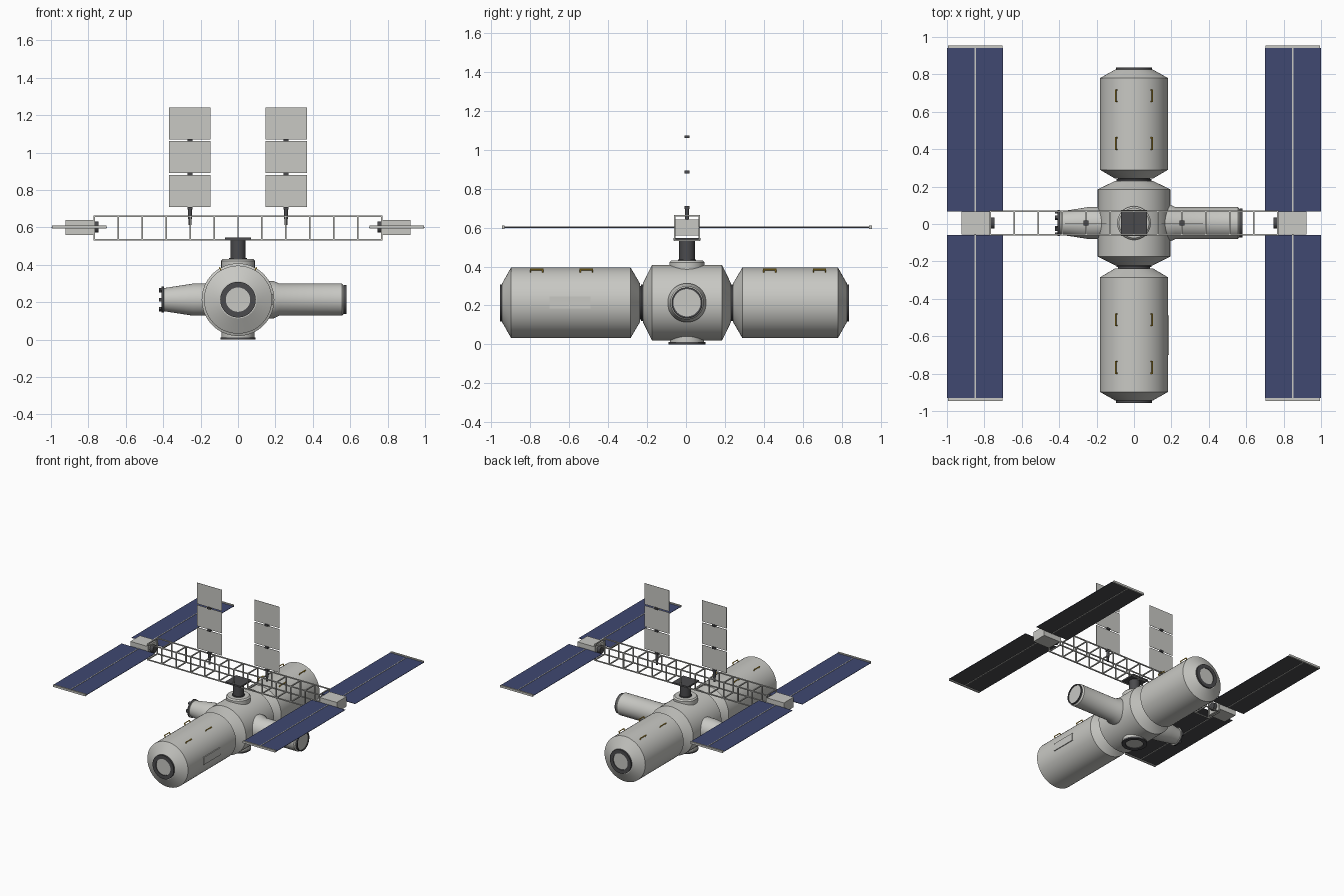
import bpy, bmesh
from math import sin, cos, pi, radians
from mathutils import Vector, Matrix

cube = bpy.data.objects.get("Cube")
if cube:
    bpy.data.objects.remove(cube, do_unlink=True)


def material(name, rgb):
    m = bpy.data.materials.new(name)
    m.use_nodes = True
    m.diffuse_color = (*rgb, 1)
    m.node_tree.nodes["Principled BSDF"].inputs["Base Color"].default_value = (*rgb, 1)
    return m


HULL = material("hull_grey", (0.58, 0.58, 0.55))
DARK = material("dark_metal", (0.07, 0.07, 0.075))
BLUE = material("solar_blue", (0.05, 0.065, 0.165))
YELLOW = material("rail_yellow", (0.65, 0.4, 0.03))

YC = 0.005          # centre line of hub and truss
ZC = 0.214          # height of module axis
ZP = 0.602          # height of solar wings
made = []


def finish(bm, name, mats):
    bmesh.ops.recalc_face_normals(bm, faces=bm.faces)
    me = bpy.data.meshes.new(name)
    bm.to_mesh(me)
    bm.free()
    for m in mats:
        me.materials.append(m)
    ob = bpy.data.objects.new(name, me)
    bpy.context.collection.objects.link(ob)
    made.append(ob)
    return ob


def lathe(name, profile, origin, axis, segs=48):
    """Turn (distance, radius, dark flag of the next band) around an axis."""
    bm = bmesh.new()
    rot = Vector(axis).to_track_quat('Z', 'Y').to_matrix()
    rings = []
    for t, r, _ in profile:
        n = segs if r > 0 else 1
        rings.append([bm.verts.new(Vector(origin) + rot @ Vector(
            (r * cos(2 * pi * i / segs), r * sin(2 * pi * i / segs), t))) for i in range(n)])
    for a, b, p in zip(rings, rings[1:], profile):
        for i in range(segs):
            j = (i + 1) % segs
            corners = [a[i % len(a)], a[j % len(a)], b[j % len(b)], b[i % len(b)]]
            f = bm.faces.new(list(dict.fromkeys(corners)))
            f.material_index = p[2]
    return finish(bm, name, [HULL, DARK])


def add_box(bm, lo, hi, rot=None):
    lo, hi = Vector(lo), Vector(hi)
    mat = Matrix.Translation((lo + hi) / 2) @ Matrix.Diagonal((*(hi - lo), 1))
    if rot:
        mat = rot @ mat
    return bmesh.ops.create_cube(bm, size=1, matrix=mat)["verts"]


def boxes(name, mat, spans):
    bm = bmesh.new()
    for lo, hi in spans:
        add_box(bm, lo, hi)
    return finish(bm, name, [mat])


def port(t, r, inner):
    """Dark docking ring with a light recessed hatch, ending a profile."""
    return [(t, r, 1), (t + 0.012, r, 1), (t + 0.012, inner, 1),
            (t + 0.006, inner, 0), (t + 0.006, 0, 0)]


# Pressurised modules along y
def module(name, near, far, sign):
    lathe(name, [(near - 0.056, 0, 1), (near - 0.056, 0.085, 1), (near - 0.048, 0.085, 0),
                 (near - 0.048, 0.1, 0), (near, 0.182, 0), (far, 0.182, 0),
                 (far + 0.046, 0.1, 0)] + port(far + 0.046, 0.095, 0.065),
          (0, 0, ZC), (0, sign, 0))


module("front_module", 0.285, 0.898, -1)
module("back_module", 0.29, 0.78, 1)

# Central hub with its ports
half = [(0.18, 0.194, 0), (0.226, 0.1, 0), (0.226, 0.094, 1), (0.236, 0.094, 1), (0.236, 0, 1)]
lathe("hub", [(-t, r, half[i - 1][2] if i else 0) for i, (t, r, d) in reversed(list(enumerate(half)))]
      + half, (0, YC, ZC), (0, 1, 0), 64)
lathe("top_port", [(0.1, 0.09, 0), (0.208, 0.09, 0), (0.218, 0.08, 0), (0.218, 0, 0)],
      (0, YC, ZC), (0, 0, 1))
lathe("bottom_port", [(0.1, 0.088, 0), (0.202, 0.088, 0)] + port(0.202, 0.094, 0.065),
      (0, YC, ZC), (0, 0, -1))

# Side modules along x
lathe("left_module", [(0.1, 0.1, 0), (0.19, 0.1, 0), (0.22, 0.086, 0), (0.555, 0.086, 0),
                      (0.565, 0.076, 0)] + port(0.568, 0.078, 0.07), (0, YC, ZC), (1, 0, 0))
lathe("right_module", [(0.1, 0.086, 0), (0.24, 0.086, 0), (0.31, 0.075, 0), (0.395, 0.062, 0)]
      + port(0.397, 0.07, 0.055), (0, YC, ZC), (-1, 0, 0))
bm = bmesh.new()
for i in range(6):
    spin = Matrix.Translation((0, YC, ZC)) @ Matrix.Rotation(i * pi / 3, 4, 'X')
    add_box(bm, (-0.423, 0.05, -0.01), (-0.405, 0.066, 0.01), spin)
finish(bm, "docking_latches", [DARK])

# Side hull plate
boxes("hull_plate", HULL, [((0.17, -0.70, 0.185), (0.186, -0.49, 0.245))])

# Handrails on the upper flanks of the modules
bm = bmesh.new()
for y in (-0.767, -0.512, 0.43, 0.685):
    for side in (-1, 1):
        rot = Matrix.Translation((0, y, ZC)) @ Matrix.Rotation(side * radians(30), 4, 'Y')
        add_box(bm, (-0.003, -0.034, 0.194), (0.003, 0.034, 0.2), rot)
        for end in (-0.031, 0.031):
            add_box(bm, (-0.003, end - 0.003, 0.178), (0.003, end + 0.003, 0.196), rot)
finish(bm, "handrails", [YELLOW])

# Mast and mounting plate under the truss
lathe("mast", [(0.42, 0.047, 1), (0.437, 0.047, 1), (0.437, 0.04, 1), (0.536, 0.04, 1)],
      (0, YC, 0), (0, 0, 1), 32)
boxes("mounting_plate", DARK, [((-0.07, YC - 0.07, 0.534), (0.07, YC + 0.07, 0.546))])

# Open box truss: four longerons and thirteen square frames
L, W, Z0, Z1, T = 0.772, 0.062, 0.535, 0.661, 0.004
bars = []
for z in (Z0, Z1):
    for y in (YC - W, YC + W):
        bars.append(((-L, y - T, z - T), (L, y + T, z + T)))
for i in range(13):
    x = -L + T + i * (L - T) / 6
    for z in (Z0, Z1):
        bars.append(((x - T, YC - W, z - T), (x + T, YC + W, z + T)))
    for y in (YC - W, YC + W):
        bars.append(((x - T, y - T, Z0), (x + T, y + T, Z1)))
boxes("truss", HULL, bars)

# Solar wings: split blankets, centre boom and end bar on each rotating box
for side, label in ((-1, "right"), (1, "left")):
    def span(x0, x1, y0, y1, z0, z1):
        a, b = sorted((side * x0, side * x1))
        return (a, YC + y0, z0), (b, YC + y1, z1)

    boxes(label + "_wing_box", HULL, [span(0.772, 0.923, -0.062, 0.062, 0.56, 0.641)])
    lathe(label + "_wing_joint", [(0.745, 0, 1), (0.745, 0.03, 1), (0.775, 0.03, 1)],
          (0, YC, ZP), (side, 0, 0), 24)
    for dy, where in ((-1, "front"), (1, "back")):
        def ys(a, b):
            return sorted((dy * a, dy * b))

        bm = bmesh.new()
        for x0, x1 in ((0.7, 0.845), (0.853, 1.0)):
            add_box(bm, *span(x0, x1, *ys(0.063, 0.936), ZP - 0.0015, ZP + 0.0015))
        bm.normal_update()
        for f in bm.faces:
            f.material_index = int(f.normal.z < -0.5)
        finish(bm, f"{label}_{where}_solar_wing", [BLUE, DARK])
        boxes(f"{label}_{where}_wing_frame", HULL,
              [span(0.846, 0.852, *ys(0.06, 0.94), ZP - 0.003, ZP + 0.003),
               span(0.704, 0.994, *ys(0.936, 0.95), ZP - 0.008, ZP + 0.008)])

    # Upright radiator of three panels on a short post
    xr = 0.257
    boxes(label + "_radiator", HULL,
          [span(xr - 0.111, xr + 0.111, -0.001, 0.001, z, z + 0.171) for z in (0.71, 0.89, 1.07)])
    boxes(label + "_radiator_hinges", DARK,
          [span(xr - 0.013, xr + 0.013, -0.013, 0.013, z - 0.007, z + 0.007)
           for z in (0.703, 0.886, 1.066)])
    lathe(label + "_radiator_post", [(0.612, 0, 1), (0.612, 0.008, 1), (0.645, 0.008, 1),
                                     (0.645, 0.011, 1), (0.7, 0.011, 1)],
          (side * xr, YC, 0), (0, 0, 1), 16)

# Smooth shading with sharp creases
bpy.ops.object.select_all(action='DESELECT')
for ob in made:
    ob.select_set(True)
bpy.context.view_layer.objects.active = made[0]
bpy.ops.object.shade_smooth_by_angle(angle=radians(25))
